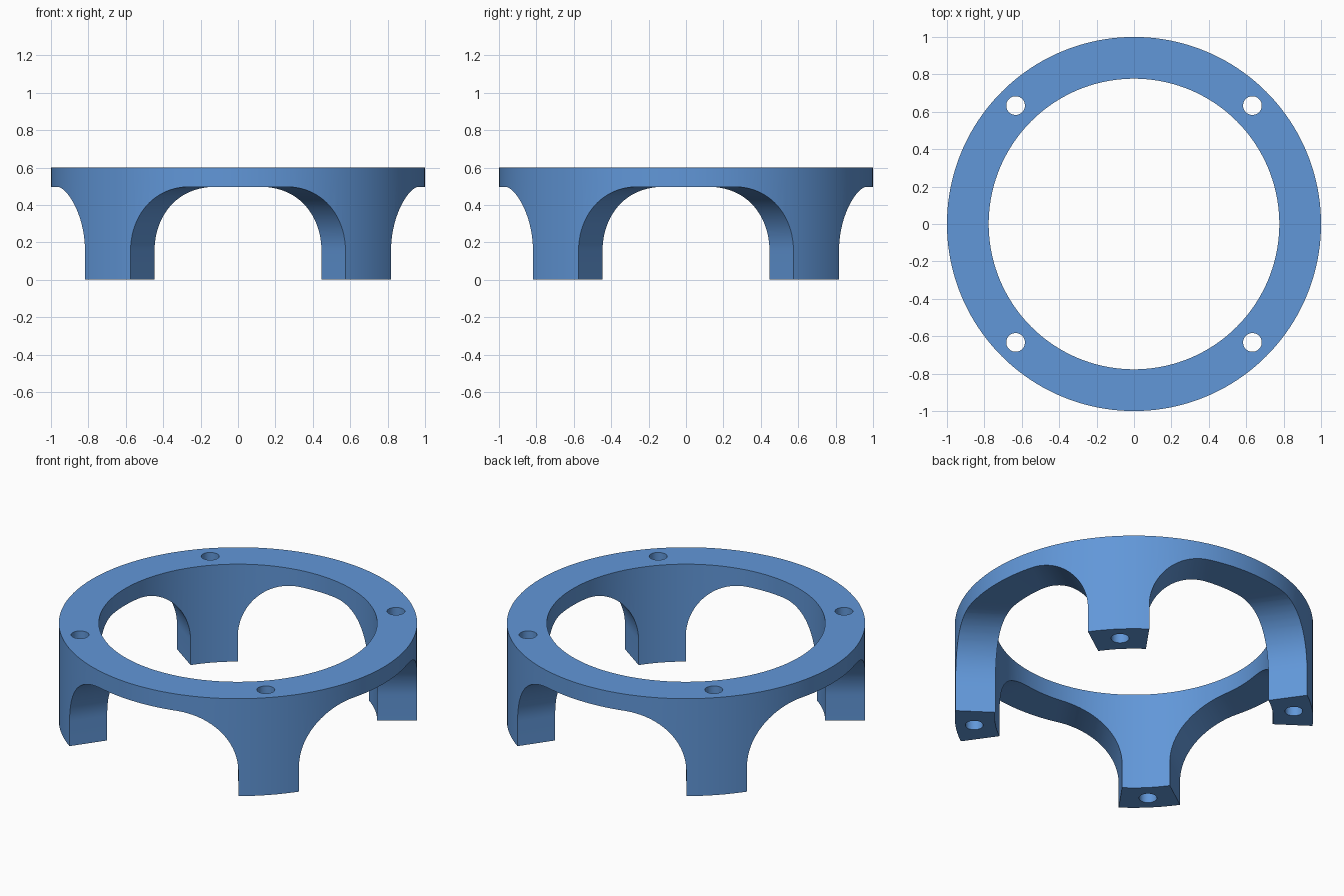
import bpy, bmesh, math

if "Cube" in bpy.data.objects:
    bpy.data.objects.remove(bpy.data.objects["Cube"])

OUTER, INNER, HEIGHT = 1.0, 0.777, 0.6
ARCH_TOP, FILLET = 0.497, 0.345
ARCH_ANGLE = math.radians(35.1)   # half the angular width of each opening
HOLE_POS, HOLE_R = 0.633, 0.05
SEGS = 160


def new_object(name, bm):
    bmesh.ops.recalc_face_normals(bm, faces=bm.faces[:])
    mesh = bpy.data.meshes.new(name)
    bm.to_mesh(mesh)
    bm.free()
    obj = bpy.data.objects.new(name, mesh)
    bpy.context.collection.objects.link(obj)
    return obj


def loft(bm, loops, closed=False):
    """Skin a list of point loops; cap both ends unless the list wraps round."""
    rings = [[bm.verts.new(p) for p in loop] for loop in loops]
    n = len(rings[0])
    pairs = list(zip(rings, rings[1:])) + ([(rings[-1], rings[0])] if closed else [])
    for a, b in pairs:
        for i in range(n):
            j = (i + 1) % n
            bm.faces.new((a[i], a[j], b[j], b[i]))
    if not closed:
        bm.faces.new(rings[0])
        bm.faces.new(rings[-1])


def circle(r, z, n=SEGS, cx=0, cy=0):
    return [(cx + r * math.cos(2 * math.pi * i / n),
             cy + r * math.sin(2 * math.pi * i / n), z) for i in range(n)]


def arch_section(y):
    """Arch outline at distance y in front; the sides run radially."""
    half = [(0, -0.2)]
    for i in range(25):
        t = math.pi / 2 * i / 24
        half.append((FILLET * (1 - math.cos(t)),
                     ARCH_TOP - FILLET + FILLET * math.sin(t)))
    right = [(y * math.tan(ARCH_ANGLE) - d / math.cos(ARCH_ANGLE), z) for d, z in half]
    outline = right + [(-x, z) for x, z in reversed(right)]
    return [(x, -y, z) for x, z in outline]


def cut(target, cutter):
    cutter.hide_render = True
    mod = target.modifiers.new("cut", 'BOOLEAN')
    mod.operation, mod.solver, mod.object = 'DIFFERENCE', 'EXACT', cutter
    bpy.context.view_layer.objects.active = target
    bpy.ops.object.modifier_apply(modifier=mod.name)
    bpy.data.objects.remove(cutter)


# Tube that becomes the ring and its four legs
bm = bmesh.new()
loft(bm, [circle(OUTER, 0), circle(OUTER, HEIGHT),
          circle(INNER, HEIGHT), circle(INNER, 0)], closed=True)
stand = new_object("ring_stand", bm)

# Four arched openings between the legs
bm = bmesh.new()
for k in range(4):
    c, s = round(math.cos(k * math.pi / 2)), round(math.sin(k * math.pi / 2))
    loft(bm, [[(x * c - y * s, x * s + y * c, z) for x, y, z in arch_section(d)]
              for d in (0.62, 1.2)])
cut(stand, new_object("arch_cutter", bm))

# Bolt holes running down through each leg
bm = bmesh.new()
for sx in (-1, 1):
    for sy in (-1, 1):
        loft(bm, [circle(HOLE_R, z, 40, sx * HOLE_POS, sy * HOLE_POS)
                  for z in (-0.1, HEIGHT + 0.1)])
cut(stand, new_object("hole_cutter", bm))

# Colour and shading
blue = bpy.data.materials.new("blue")
blue.diffuse_color = (0.12, 0.31, 0.69, 1)
blue.use_nodes = True
blue.node_tree.nodes["Principled BSDF"].inputs["Base Color"].default_value = blue.diffuse_color
stand.data.materials.clear()
stand.data.materials.append(blue)
bpy.ops.object.select_all(action='DESELECT')
stand.select_set(True)
bpy.context.view_layer.objects.active = stand
bpy.ops.object.shade_smooth_by_angle(angle=math.radians(30))
